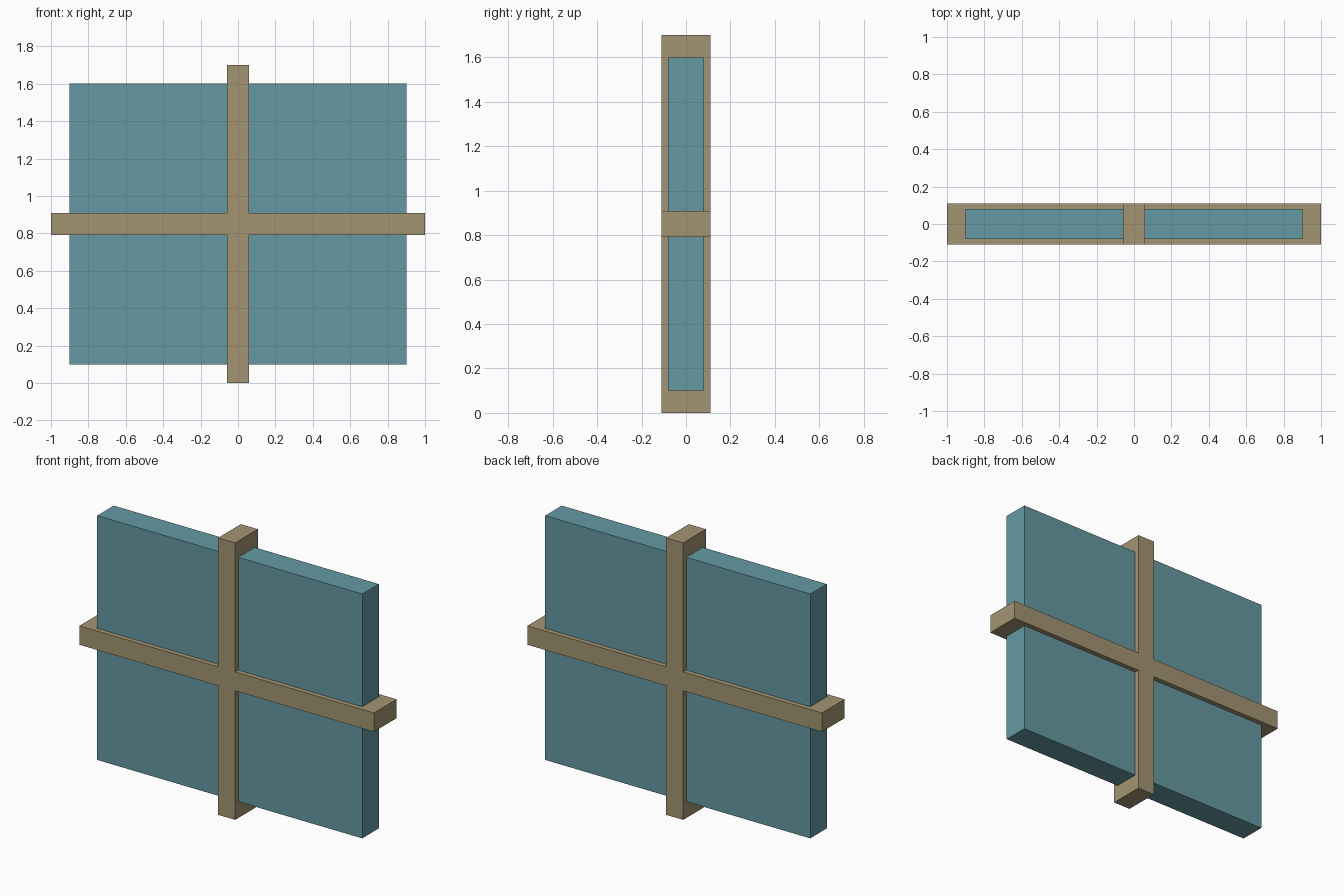
import bpy, bmesh

if "Cube" in bpy.data.objects:
    bpy.data.objects.remove(bpy.data.objects["Cube"])

PANEL_COLOR = (0.13, 0.32, 0.37, 1)
FRAME_COLOR = (0.37, 0.30, 0.17, 1)


def extrude_outline(name, outline, half_depth, color):
    """Extrude an (x, z) outline symmetrically along y."""
    bm = bmesh.new()
    face = bm.faces.new([bm.verts.new((x, -half_depth, z)) for x, z in outline])
    result = bmesh.ops.extrude_face_region(bm, geom=[face], use_keep_orig=True)
    moved = [v for v in result["geom"] if isinstance(v, bmesh.types.BMVert)]
    bmesh.ops.translate(bm, verts=moved, vec=(0, 2 * half_depth, 0))
    bmesh.ops.recalc_face_normals(bm, faces=bm.faces)
    mesh = bpy.data.meshes.new(name)
    bm.to_mesh(mesh)
    bm.free()
    mat = bpy.data.materials.new(name + "_color")
    mat.diffuse_color = color
    mat.use_nodes = True
    mat.node_tree.nodes["Principled BSDF"].inputs["Base Color"].default_value = mat.diffuse_color
    mesh.materials.append(mat)
    obj = bpy.data.objects.new(name, mesh)
    bpy.context.collection.objects.link(obj)
    return obj


# Window pane
extrude_outline("pane", [(-0.9, 0.1), (0.9, 0.1), (0.9, 1.6), (-0.9, 1.6)],
                0.08, PANEL_COLOR)

# Cross bars, one solid plus-shaped piece
w, mid, top = 0.058, 0.85, 1.7
low, high = mid - w, mid + w
cross = [(-w, 0), (w, 0), (w, low), (1, low), (1, high), (w, high),
         (w, top), (-w, top), (-w, high), (-1, high), (-1, low), (-w, low)]
extrude_outline("cross_bars", cross, 0.11, FRAME_COLOR)
